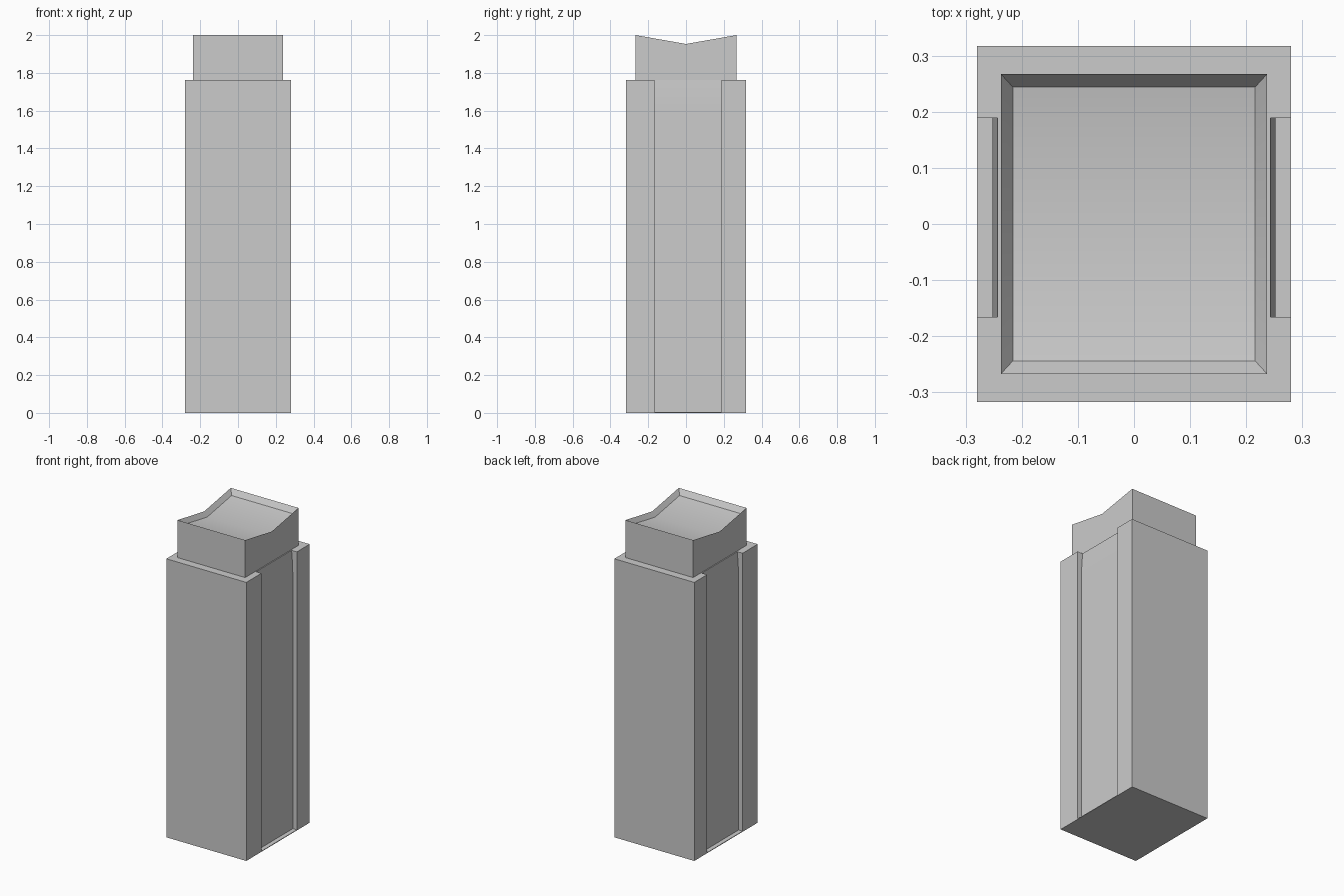
import bpy
import bmesh

if "Cube" in bpy.data.objects:
    bpy.data.objects.remove(bpy.data.objects["Cube"])


def loft(name, rings, cap_start=False, cap_end=False):
    """Skin a stack of matching point rings; returns the bmesh-built object."""
    bm = bmesh.new()
    loops = [[bm.verts.new(p) for p in ring] for ring in rings]
    n = len(loops[0])
    for low, high in zip(loops, loops[1:]):
        for i in range(n):
            j = (i + 1) % n
            bm.faces.new((low[i], low[j], high[j], high[i]))
    if cap_start:
        bm.faces.new(loops[0][::-1])
    if cap_end == "valley":
        # two sloping roof panels meeting at the middle pair of points
        a, b, c, d, e, f = loops[-1]
        bm.faces.new((a, b, c, f))
        bm.faces.new((f, c, d, e))
    elif cap_end:
        bm.faces.new(loops[-1])
    mesh = bpy.data.meshes.new(name)
    bm.to_mesh(mesh)
    bm.free()
    obj = bpy.data.objects.new(name, mesh)
    bpy.context.collection.objects.link(obj)
    return obj


def smooth(obj):
    bpy.ops.object.select_all(action='DESELECT')
    obj.select_set(True)
    bpy.context.view_layer.objects.active = obj
    bpy.ops.object.shade_smooth_by_angle()


HX, HY = 0.28, 0.317        # tower half sizes
SLOT_Y0, SLOT_Y1 = -0.166, 0.189
BASE, SHOULDER, TOP = 0.004, 1.763, 2.0


# Base plate, forms the floor of the side slots
def rect(z):
    return [(-HX, -HY, z), (HX, -HY, z), (HX, HY, z), (-HX, HY, z)]


loft("base_plate", [rect(0), rect(BASE)], True, True)


# Tower shaft with a full height slot in each side
def shaft_ring(z, depth):
    right = [(HX, -HY), (HX, SLOT_Y0), (depth, SLOT_Y0),
             (depth, SLOT_Y1), (HX, SLOT_Y1), (HX, HY)]
    left = [(-x, y) for x, y in reversed(right)]
    return [(x, y, z) for x, y in right + left]


levels = [(BASE, 0.252), (1.6, 0.252), (1.69, 0.249), (SHOULDER, 0.243)]
smooth(loft("tower_shaft", [shaft_ring(*lv) for lv in levels], False, True))


# Crown with a valley shaped rim and sunken roof
def crown_ring(hx, hy, z_end, z_mid):
    return [(-hx, -hy, z_end), (hx, -hy, z_end), (hx, 0, z_mid),
            (hx, hy, z_end), (-hx, hy, z_end), (-hx, 0, z_mid)]


smooth(loft("crown", [
    crown_ring(0.237, 0.267, SHOULDER, SHOULDER),
    crown_ring(0.237, 0.267, TOP, 1.953),
    crown_ring(0.216, 0.244, 1.966, 1.923),
], False, "valley"))
